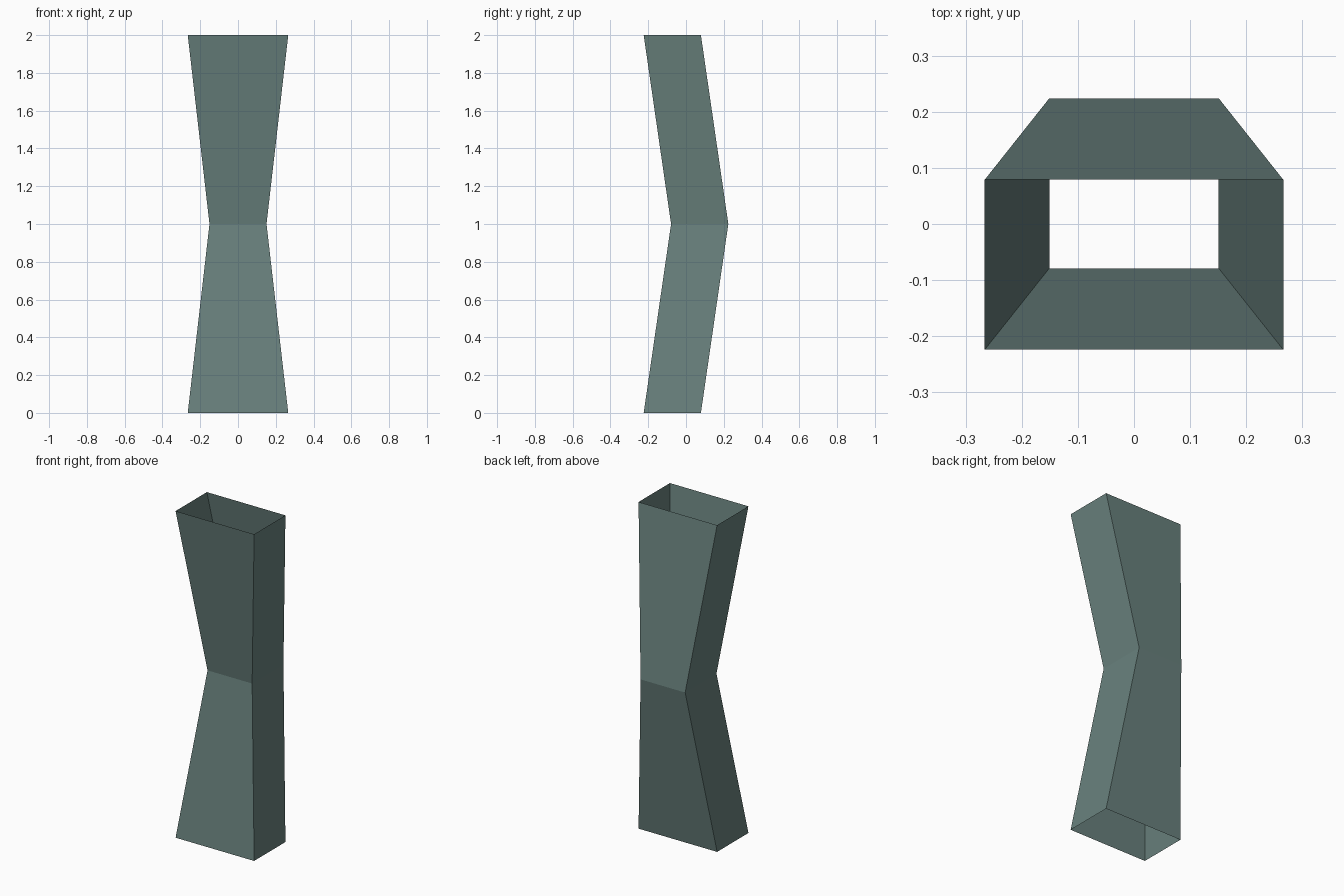
import bpy
import bmesh

if "Cube" in bpy.data.objects:
    bpy.data.objects.remove(bpy.data.objects["Cube"])

# Flat grey-green colour
mat = bpy.data.materials.new("grey green")
mat.diffuse_color = (0.14, 0.22, 0.205, 1.0)
mat.use_nodes = True
mat.node_tree.nodes["Principled BSDF"].inputs["Base Color"].default_value = mat.diffuse_color

# Cross-sections of the open tube: height, half width, y centre
DEPTH = 0.303
SECTIONS = [(0.0, 0.266, -0.0725), (1.0, 0.151, 0.0725), (2.0, 0.266, -0.0725)]


def ring(bm, z, half, yc):
    d = DEPTH / 2
    corners = [(-half, yc - d), (half, yc - d), (half, yc + d), (-half, yc + d)]
    return [bm.verts.new((x, y, z)) for x, y in corners]


# Bent, pinched rectangular tube, open at both ends
bm = bmesh.new()
rings = [ring(bm, *s) for s in SECTIONS]
for low, high in zip(rings, rings[1:]):
    for i in range(4):
        j = (i + 1) % 4
        bm.faces.new((low[i], low[j], high[j], high[i]))

mesh = bpy.data.meshes.new("pinched_tube")
bm.to_mesh(mesh)
bm.free()
mesh.materials.append(mat)
tube = bpy.data.objects.new("pinched_tube", mesh)
bpy.context.collection.objects.link(tube)
